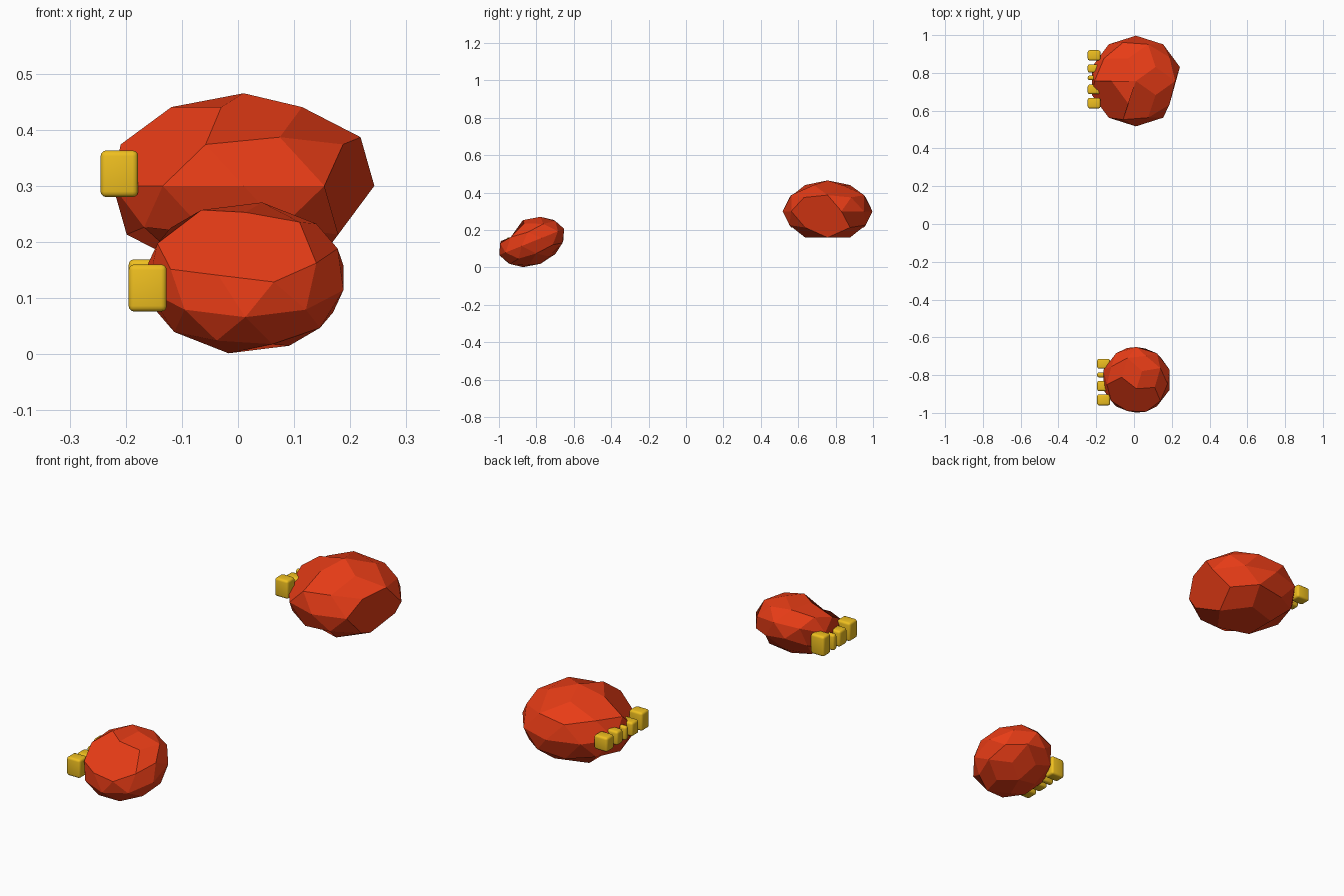
import bpy, bmesh
from math import radians, cos, sin
from mathutils import Matrix, Vector

if "Cube" in bpy.data.objects:
    bpy.data.objects.remove(bpy.data.objects["Cube"])


def material(name, rgb):
    m = bpy.data.materials.new(name)
    m.diffuse_color = (*rgb, 1)
    m.use_nodes = True
    m.node_tree.nodes["Principled BSDF"].inputs["Base Color"].default_value = m.diffuse_color
    return m


red = material("red_stone", (0.8, 0.045, 0.008))
yellow = material("yellow_trim", (0.86, 0.52, 0.014))


def finish(bm, name, mat):
    bmesh.ops.recalc_face_normals(bm, faces=bm.faces[:])
    me = bpy.data.meshes.new(name)
    bm.to_mesh(me)
    bm.free()
    me.materials.append(mat)
    ob = bpy.data.objects.new(name, me)
    bpy.context.collection.objects.link(ob)
    return ob


def direction(angle, z):
    r = (1 - z * z) ** 0.5
    return Vector((r * cos(radians(angle)), r * sin(radians(angle)), z))


# Faceted rock: squashed icosphere with corners planed off and facets merged
def rock(name, centre, radii, yaw, tilt, planed):
    bm = bmesh.new()
    bmesh.ops.create_icosphere(bm, subdivisions=2, radius=1,
                               matrix=Matrix.Rotation(radians(yaw), 4, 'Z'))
    for angle, z in planed:
        d = direction(angle, z)
        v = max(bm.verts, key=lambda w: w.co.dot(d))
        if v.co.dot(d) > 0.95:
            bmesh.ops.dissolve_verts(bm, verts=[v])
    m = (Matrix.Translation(centre) @ Matrix.Rotation(radians(tilt), 4, 'X')
         @ Matrix.Diagonal((*radii, 1)))
    bmesh.ops.transform(bm, matrix=m, verts=bm.verts[:])
    bm.normal_update()
    bmesh.ops.dissolve_limit(bm, angle_limit=radians(20), verts=bm.verts[:],
                             edges=bm.edges[:])
    return finish(bm, name, red)


rock("large_rock", (0.01, 0.757, 0.3), (0.245, 0.24, 0.165), 180, 0,
     [(0, -1), (0, -0.447), (216, 0.526), (342, 0)])
rock("small_rock", (0.013, -0.825, 0.136), (0.184, 0.187, 0.126), 0, 22,
     [(288, 0.851), (216, 0.851)])


# Row of plain rounded blocks along the left flank of a rock
def trim(name, x0, x1, blocks):
    for i, (y0, y1, z0, z1) in enumerate(blocks):
        bm = bmesh.new()
        m = (Matrix.Translation(((x0 + x1) / 2, (y0 + y1) / 2, (z0 + z1) / 2))
             @ Matrix.Diagonal((x1 - x0, y1 - y0, z1 - z0, 1)))
        bmesh.ops.create_cube(bm, size=1, matrix=m)
        ob = finish(bm, f"{name}_{i + 1}", yellow)
        bev = ob.modifiers.new("rounding", 'BEVEL')
        bev.width = 0.01
        bev.segments = 3
        for p in ob.data.polygons:
            p.use_smooth = True


trim("large_trim_block", -0.245, -0.178,
     [(0.612, 0.668, 0.28, 0.363), (0.688, 0.738, 0.282, 0.345),
      (0.762, 0.786, 0.282, 0.345), (0.802, 0.845, 0.282, 0.345),
      (0.866, 0.92, 0.28, 0.345)])
trim("small_trim_block", -0.195, -0.127,
     [(-0.96, -0.902, 0.076, 0.16), (-0.884, -0.83, 0.078, 0.15),
      (-0.812, -0.786, 0.078, 0.15), (-0.766, -0.714, 0.078, 0.169)])
